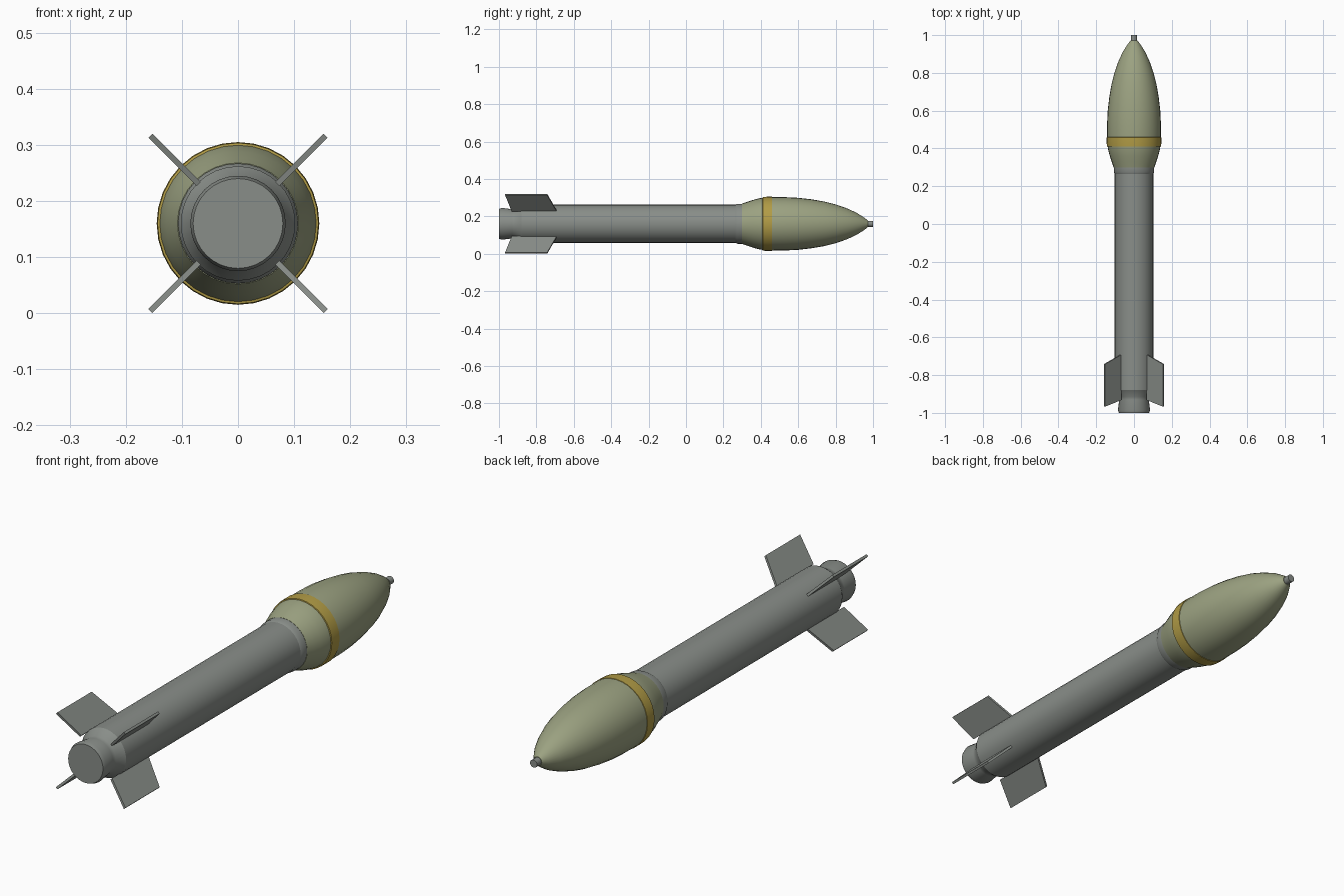
import bpy, bmesh, math
from mathutils import Matrix, Vector

if "Cube" in bpy.data.objects:
    bpy.data.objects.remove(bpy.data.objects["Cube"], do_unlink=True)

AXIS_Z = 0.16
SIDES = 32


def material(name, rgb):
    m = bpy.data.materials.new(name)
    m.use_nodes = True
    m.diffuse_color = (*rgb, 1)
    m.node_tree.nodes["Principled BSDF"].inputs["Base Color"].default_value = (*rgb, 1)
    return m


grey = material("steel grey", (0.25, 0.27, 0.25))
olive = material("pale olive", (0.33, 0.36, 0.22))
yellow = material("band yellow", (0.44, 0.33, 0.06))


def finish(name, bm, mat, smooth=True):
    bmesh.ops.recalc_face_normals(bm, faces=bm.faces)
    mesh = bpy.data.meshes.new(name)
    bm.to_mesh(mesh)
    bm.free()
    mesh.materials.append(mat)
    ob = bpy.data.objects.new(name, mesh)
    bpy.context.collection.objects.link(ob)
    if smooth:
        bpy.ops.object.select_all(action="DESELECT")
        ob.select_set(True)
        bpy.context.view_layer.objects.active = ob
        bpy.ops.object.shade_smooth_by_angle(angle=math.radians(30))
    return ob


def turned(name, profile, mat):
    """Closed solid turned around the long axis from (y, radius) pairs."""
    bm = bmesh.new()
    rings = []
    for y, r in profile:
        rings.append([bm.verts.new((r * math.cos(a), y, AXIS_Z + r * math.sin(a)))
                      for a in (math.tau * i / SIDES for i in range(SIDES))])
    for lo, hi in zip(rings, rings[1:]):
        for i in range(SIDES):
            j = (i + 1) % SIDES
            bm.faces.new((lo[i], lo[j], hi[j], hi[i]))
    bm.faces.new(rings[0])
    bm.faces.new(rings[-1])
    return finish(name, bm, mat)


# Motor tube with tapered tail and flared nozzle
turned("motor_tube", [(-1, 0.08), (-0.985, 0.085), (-0.93, 0.078), (-0.915, 0.08),
                      (-0.88, 0.102), (0.29, 0.102)], grey)

# Collar joining the tube to the warhead
turned("collar", [(0.265, 0.102), (0.275, 0.107), (0.305, 0.107)], grey)

# Warhead: flared base and rounded nose
turned("warhead", [(0.3, 0.108), (0.33, 0.118), (0.36, 0.128), (0.39, 0.136),
                   (0.42, 0.141), (0.46, 0.143), (0.53, 0.1425), (0.6, 0.139),
                   (0.67, 0.131), (0.74, 0.119), (0.8, 0.104), (0.86, 0.083),
                   (0.91, 0.06), (0.95, 0.035), (0.972, 0.018)], olive)

# Painted band
turned("warhead_band", [(0.41, 0.141), (0.411, 0.1435), (0.435, 0.145),
                        (0.459, 0.145), (0.46, 0.142)], yellow)

# Fuze tip
turned("fuze_tip", [(0.96, 0.016), (1, 0.016)], grey)

# Four swept tail fins, set diagonally
FIN = [(0.099, -0.932), (0.221, -0.967), (0.221, -0.742), (0.099, -0.692)]
HALF = 0.005
for n, label in enumerate(("upper_left", "upper_right", "lower_right", "lower_left")):
    bm = bmesh.new()
    base = bm.faces.new([bm.verts.new((r, y, -HALF)) for r, y in FIN])
    ext = bmesh.ops.extrude_face_region(bm, geom=[base])
    top = [v for v in ext["geom"] if isinstance(v, bmesh.types.BMVert)]
    bmesh.ops.translate(bm, verts=top, vec=Vector((0, 0, 2 * HALF)))
    turn = Matrix.Rotation(-math.radians(45 + 90 * n), 4, "Y")
    bmesh.ops.transform(bm, matrix=Matrix.Translation((0, 0, AXIS_Z)) @ turn, verts=bm.verts)
    finish(label + "_fin", bm, grey, smooth=False)
